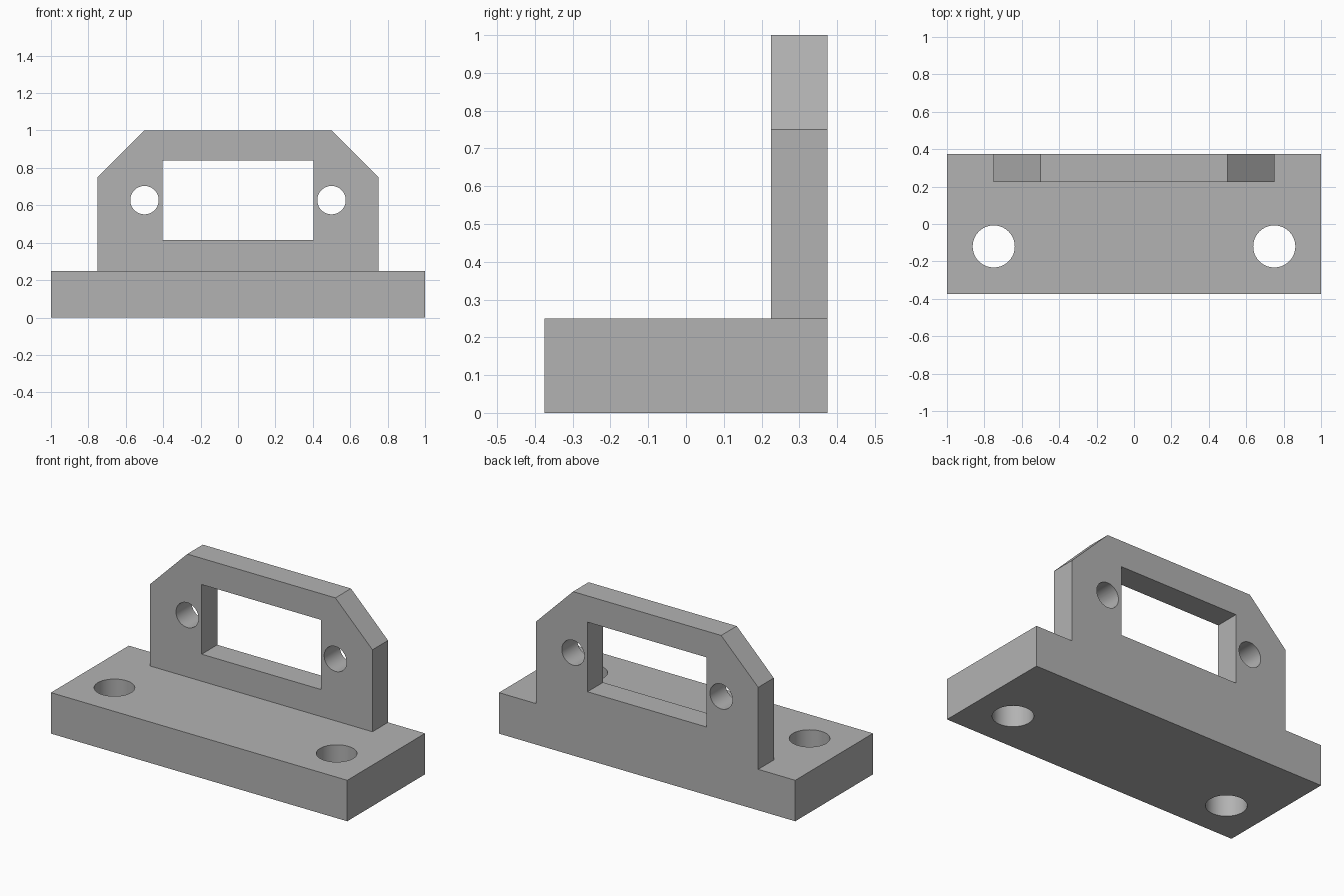
import bpy
import bmesh
import math
from mathutils import Matrix, Vector

cube = bpy.data.objects.get("Cube")
if cube:
    bpy.data.objects.remove(cube, do_unlink=True)

grey = bpy.data.materials.new("plain grey")
grey.use_nodes = True
colour = (0.45, 0.45, 0.45, 1)
grey.diffuse_color = colour
grey.node_tree.nodes["Principled BSDF"].inputs["Base Color"].default_value = colour


def finish(name, bm):
    """Turn a bmesh into a named grey object."""
    bmesh.ops.recalc_face_normals(bm, faces=bm.faces)
    mesh = bpy.data.meshes.new(name)
    bm.to_mesh(mesh)
    bm.free()
    mesh.materials.append(grey)
    obj = bpy.data.objects.new(name, mesh)
    bpy.context.collection.objects.link(obj)
    return obj


def slab(name, outline, y0, y1):
    """Extrude an x-z outline from y0 to y1."""
    bm = bmesh.new()
    face = bm.faces.new([bm.verts.new((x, y0, z)) for x, z in outline])
    extruded = bmesh.ops.extrude_face_region(bm, geom=[face])["geom"]
    verts = [v for v in extruded if isinstance(v, bmesh.types.BMVert)]
    bmesh.ops.translate(bm, verts=verts, vec=(0, y1 - y0, 0))
    return finish(name, bm)


def rectangle(half_width, z0, z1):
    return [(-half_width, z0), (half_width, z0), (half_width, z1), (-half_width, z1)]


def drill(name, centre, radius, axis):
    """Round cutter along the given axis."""
    bm = bmesh.new()
    turn = Vector((0, 0, 1)).rotation_difference(Vector(axis)).to_matrix().to_4x4()
    bmesh.ops.create_cone(bm, cap_ends=True, segments=64, radius1=radius,
                          radius2=radius, depth=0.6,
                          matrix=Matrix.Translation(centre) @ turn)
    return finish(name, bm)


def combine(target, other, operation):
    """Apply a boolean and discard the helper."""
    other.hide_render = True
    mod = target.modifiers.new(operation.lower(), "BOOLEAN")
    mod.operation = operation
    mod.solver = "EXACT"
    mod.object = other
    bpy.context.view_layer.objects.active = target
    bpy.ops.object.modifier_apply(modifier=mod.name)
    bpy.data.objects.remove(other, do_unlink=True)


# Base block and chamfered upright plate, flush at the back
bracket = slab("mounting_bracket", rectangle(1, 0, 0.25), -0.375, 0.375)
right_side = [(0.75, 0.1), (0.75, 0.75), (0.5, 1)]
outline = right_side + [(-x, z) for x, z in reversed(right_side)]
combine(bracket, slab("upright_plate", outline, 0.225, 0.375), "UNION")

# Rectangular window through the plate
combine(bracket, slab("window_cutter", rectangle(0.4025, 0.415, 0.84), 0, 0.6), "DIFFERENCE")

# Screw holes through the plate and bolt holes through the base
for side in (-1, 1):
    combine(bracket, drill("screw_cutter", (side * 0.5, 0.3, 0.6275), 0.076, (0, 1, 0)), "DIFFERENCE")
    combine(bracket, drill("bolt_cutter", (side * 0.75, -0.12, 0.125), 0.1125, (0, 0, 1)), "DIFFERENCE")

# Smooth hole walls, crisp edges elsewhere
bpy.ops.object.select_all(action="DESELECT")
bracket.select_set(True)
bpy.context.view_layer.objects.active = bracket
bpy.ops.object.shade_smooth_by_angle(angle=math.radians(30))
